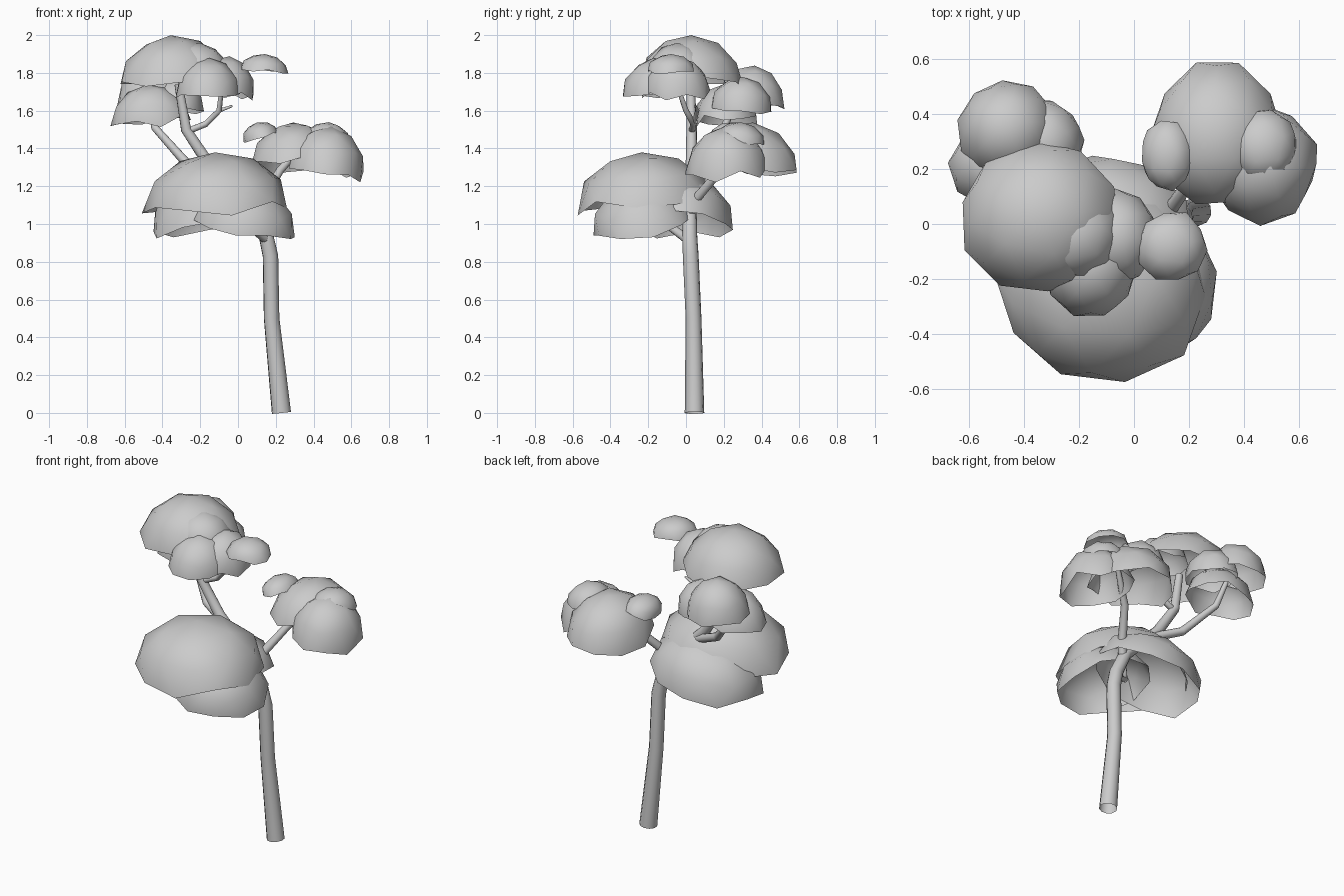
import bpy, bmesh, random
from mathutils import Vector, Matrix

if "Cube" in bpy.data.objects:
    bpy.data.objects.remove(bpy.data.objects["Cube"])

random.seed(4)


# Tapered limb: points are (x, y, z, radius)
def limb(name, pts):
    cu = bpy.data.curves.new(name, 'CURVE')
    cu.dimensions = '3D'
    cu.bevel_depth = 1.0
    cu.bevel_resolution = 3
    sp = cu.splines.new('POLY')
    sp.points.add(len(pts) - 1)
    for p, (x, y, z, r) in zip(sp.points, pts):
        p.co = (x, y, z, 1)
        p.radius = r
    ob = bpy.data.objects.new(name, cu)
    bpy.context.collection.objects.link(ob)
    bpy.ops.object.select_all(action='DESELECT')
    ob.select_set(True)
    bpy.context.view_layer.objects.active = ob
    bpy.ops.object.convert(target='MESH')
    bpy.ops.object.shade_smooth()


# Leaf canopy: open lower half removed from an icosphere, ragged rim, tilted along n
def canopy(name, centre, size, n=(0, 0, 1), spin=0.0):
    bm = bmesh.new()
    bmesh.ops.create_icosphere(bm, subdivisions=2, radius=1.0,
                               matrix=Matrix.Rotation(spin, 4, 'Z'))
    low = [f for f in bm.faces if f.calc_center_median().z < 0]
    bmesh.ops.delete(bm, geom=low, context='FACES')
    for v in bm.verts:
        if v.is_boundary:
            v.co.z += random.uniform(-0.12, 0.12)
            v.co.xy *= random.uniform(0.94, 1.04)
    tilt = Vector((0, 0, 1)).rotation_difference(Vector(n).normalized())
    m = (Matrix.Translation(centre) @ tilt.to_matrix().to_4x4()
         @ Matrix.Diagonal((*size, 1)))
    bmesh.ops.transform(bm, matrix=m, verts=bm.verts)
    for f in bm.faces:
        f.smooth = True
    me = bpy.data.meshes.new(name)
    bm.to_mesh(me)
    bm.free()
    bpy.context.collection.objects.link(bpy.data.objects.new(name, me))


# Trunk and branches
limb("trunk", [(.23, .045, 0, .052), (.178, .04, .5, .042), (.172, .025, .83, .042),
               (.15, .02, .93, .04), (.08, .02, 1.08, .036), (-.15, .03, 1.31, .032),
               (-.275, .03, 1.5, .028), (-.315, .025, 1.74, .022)])
limb("back_left_branch", [(-.08, .03, 1.24, .026), (-.28, .09, 1.33, .025),
                          (-.44, .2, 1.51, .02), (-.47, .28, 1.68, .013)])
limb("right_branch", [(.1, .02, 1.05, .026), (.13, .05, 1.13, .026),
                      (.22, .18, 1.28, .022), (.36, .28, 1.44, .014)])
limb("upper_branch", [(-.27, .03, 1.49, .018), (-.17, .04, 1.53, .017),
                      (-.1, .0, 1.6, .015), (-.08, -.06, 1.77, .01)])
limb("upper_twig", [(-.17, .04, 1.53, .013), (-.1, .06, 1.6, .011), (-.03, .05, 1.625, .006)])
limb("lower_branch", [(.16, .02, .91, .026), (.06, -.09, .99, .02),
                      (-.05, -.14, 1.03, .016), (-.1, -.2, 1.15, .01)])

# Lower canopy cluster
canopy("lower_canopy_top", (-.11, -.22, 1.09), (.39, .37, .29), (-.04, -.05, 1), .2)
canopy("lower_canopy_front", (.03, -.23, .98), (.28, .28, .24), (.18, -.18, 1), .5)
canopy("lower_canopy_back", (-.12, -.03, 1.0), (.35, .29, .26), (-.2, .12, 1), .1)

# Right canopy cluster
canopy("right_canopy_main", (.3, .32, 1.3), (.24, .27, .24), (-.03, .15, 1), .3)
canopy("right_canopy_outer", (.46, .22, 1.28), (.21, .22, .24), (.15, -.05, 1), .0)
canopy("right_canopy_cap", (.47, .28, 1.43), (.13, .14, .11), (.1, .1, 1), .4)
canopy("right_canopy_small", (.12, .25, 1.46), (.1, .13, .08), (-.25, 0, 1), .2)

# Top canopy cluster
canopy("top_canopy_main", (-.34, .02, 1.74), (.29, .28, .26), (-.06, .03, 1), .1)
canopy("top_canopy_cap", (-.22, -.04, 1.79), (.18, .17, .17), (.12, -.05, 1), .5)
canopy("top_canopy_front", (-.16, -.15, 1.68), (.18, .19, .2), (.05, -.12, 1), .3)
canopy("top_canopy_right", (-.07, -.05, 1.69), (.16, .18, .2), (.12, 0, 1), .0)
canopy("top_canopy_small", (.135, -.08, 1.81), (.13, .13, .09), (.08, 0, 1), .2)

# Back left canopy cluster
canopy("back_canopy_main", (-.46, .34, 1.64), (.18, .18, .2), (-.03, .12, 1), .1)
canopy("back_canopy_inner", (-.33, .29, 1.6), (.15, .17, .18), (.1, .05, 1), .4)
canopy("back_canopy_outer", (-.46, .21, 1.54), (.21, .17, .2), (-.12, -.06, 1), .25)
